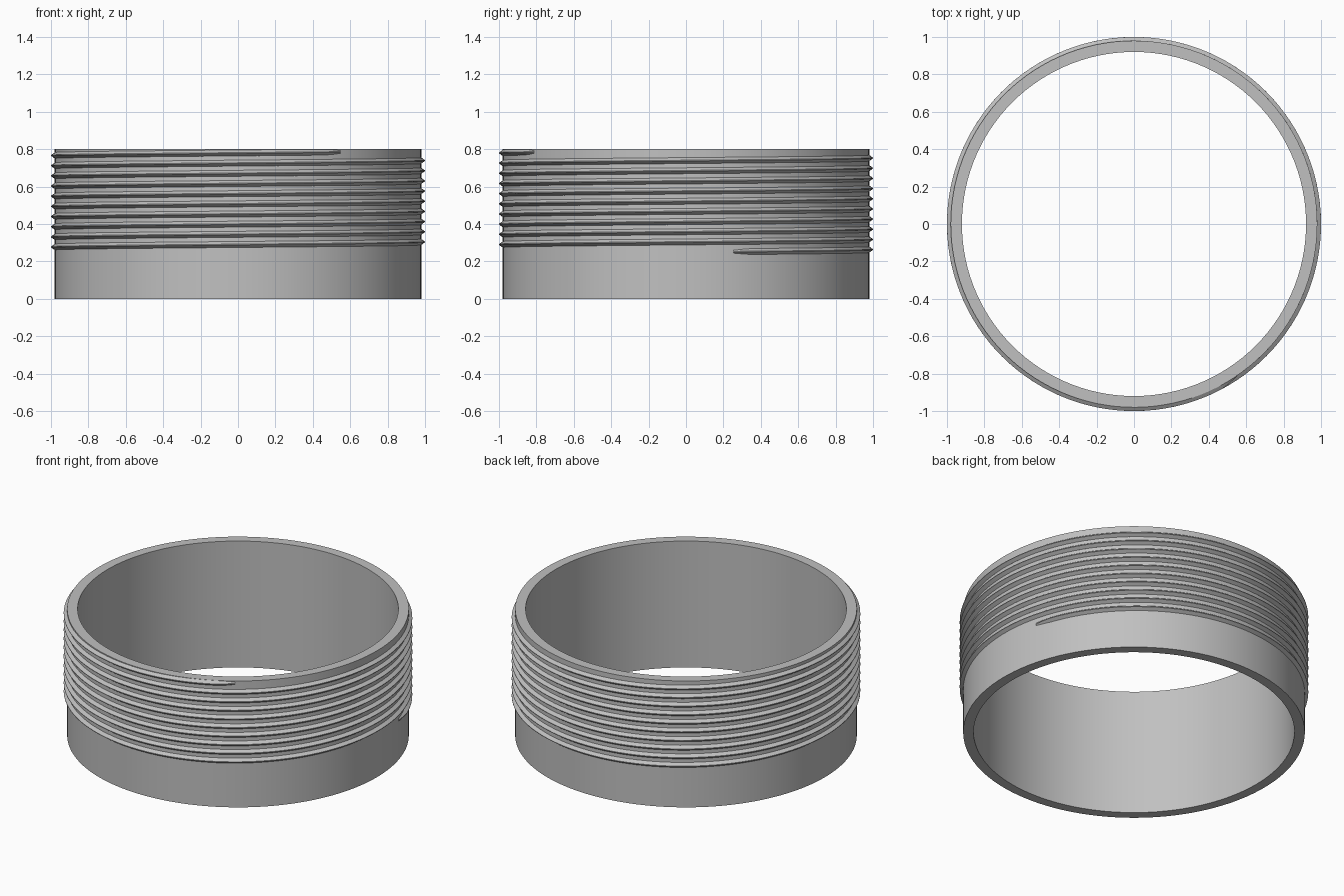
import bpy, bmesh, math

if "Cube" in bpy.data.objects:
    bpy.data.objects.remove(bpy.data.objects["Cube"])

SEG = 120                        # sides per turn
R_IN, R_OUT, R_CREST, HEIGHT = 0.92, 0.98, 1.0, 0.8

grey = bpy.data.materials.new("plain grey")
grey.diffuse_color = (0.53, 0.53, 0.53, 1)
grey.use_nodes = True
grey.node_tree.nodes["Principled BSDF"].inputs["Base Color"].default_value = grey.diffuse_color


def finish(name, bm):
    bmesh.ops.recalc_face_normals(bm, faces=bm.faces)
    mesh = bpy.data.meshes.new(name)
    bm.to_mesh(mesh)
    bm.free()
    obj = bpy.data.objects.new(name, mesh)
    bpy.context.collection.objects.link(obj)
    mesh.materials.append(grey)
    bpy.context.view_layer.objects.active = obj
    obj.select_set(True)
    bpy.ops.object.shade_smooth_by_angle(angle=math.radians(25))
    obj.select_set(False)
    return obj


def sweep(bm, loops, closed):
    """Join successive closed cross-sections with quads."""
    n = len(loops[0])
    pairs = list(zip(loops, loops[1:]))
    if closed:
        pairs.append((loops[-1], loops[0]))
    for a, b in pairs:
        for i in range(n):
            j = (i + 1) % n
            bm.faces.new((a[i], a[j], b[j], b[i]))
    if not closed:
        bm.faces.new(loops[0])
        bm.faces.new(loops[-1])


def section(bm, angle, profile):
    c, s = math.cos(angle), math.sin(angle)
    return [bm.verts.new((r * c, r * s, z)) for r, z in profile]


# Plain tube wall
bm = bmesh.new()
wall = [(R_IN, 0), (R_OUT, 0), (R_OUT, HEIGHT), (R_IN, HEIGHT)]
sweep(bm, [section(bm, math.tau * k / SEG, wall) for k in range(SEG)], True)
finish("tube_wall", bm)

# Raised helical thread, tapering briefly at both ends
bm = bmesh.new()
START, END = math.radians(15), math.radians(304) + 9 * math.tau
Z_START, Z_END = 0.252, 0.785
HALF, CREST = 0.016, 0.002
steps = round((END - START) / math.tau * SEG)
loops = []
for k in range(steps + 1):
    t = k / steps
    z = Z_START + (Z_END - Z_START) * t
    grow = min(1, 0.15 + min(k, steps - k) / 2)
    r = R_OUT + (R_CREST - R_OUT) * grow
    h = HALF * (0.4 + 0.6 * grow)
    profile = [(R_OUT - 0.005, z - h), (R_OUT, z - h), (r, z - CREST),
               (r, z + CREST), (R_OUT, z + h), (R_OUT - 0.005, z + h)]
    profile = [(pr, min(pz, HEIGHT - 0.001)) for pr, pz in profile]
    loops.append(section(bm, START + (END - START) * t, profile))
sweep(bm, loops, False)
finish("screw_thread", bm)
